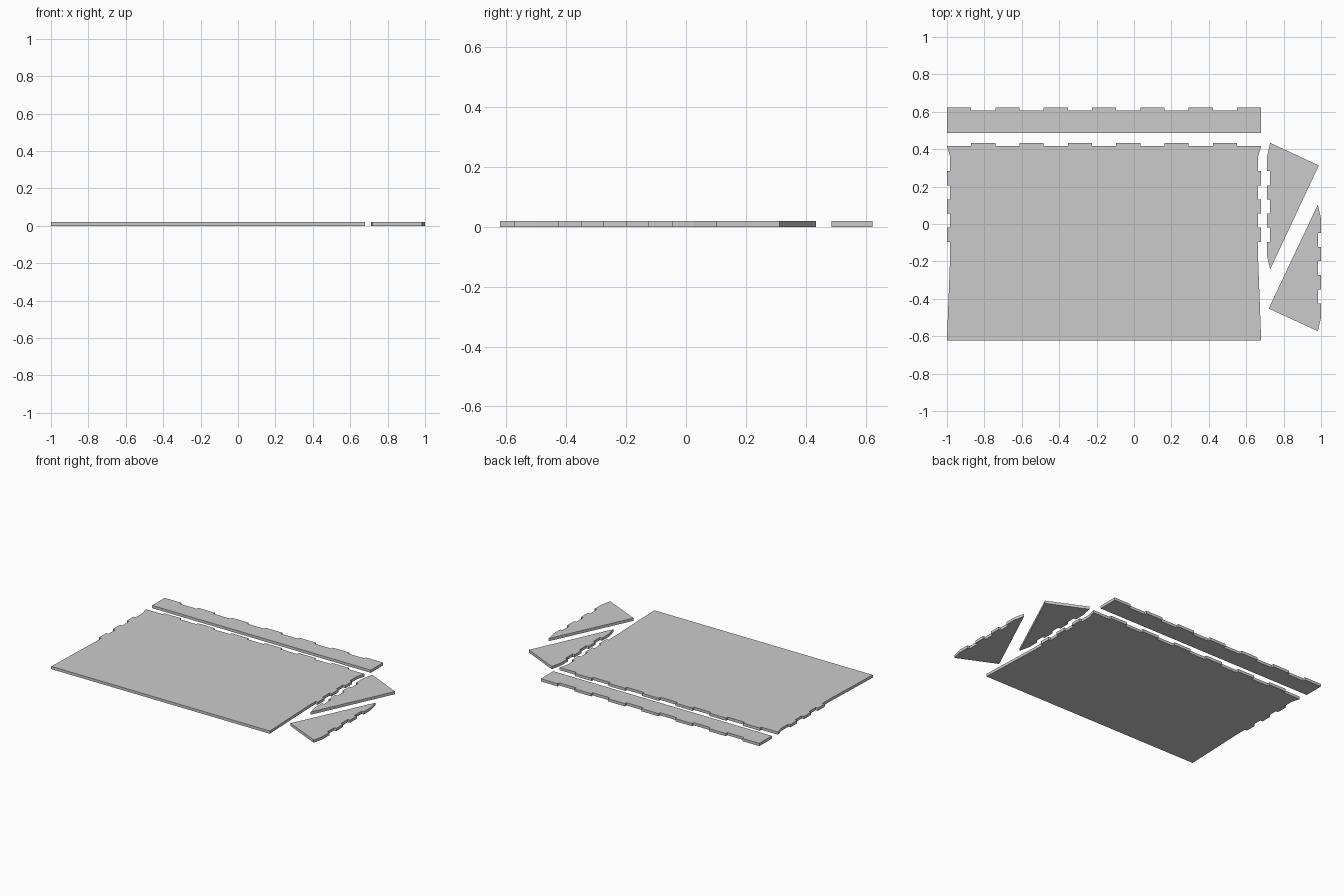
import bpy
import bmesh

if "Cube" in bpy.data.objects:
    bpy.data.objects.remove(bpy.data.objects["Cube"])

T = 0.019        # sheet thickness
D = 0.017        # finger depth
PX = 1.68 / 13   # finger pitch on long edges
PY = 0.0755      # finger pitch on side edges


def fingers(start, step, count, base, offset, along_x, first):
    """Points of a square-wave edge; odd or even segments are pushed by offset."""
    pts = []
    for i in range(count):
        level = base + (offset if i % 2 == first else 0)
        for s in (start + step * i, start + step * (i + 1)):
            pts.append((s, level) if along_x else (level, s))
    return pts


def plate(name, outline):
    """Extrude a flat outline to the sheet thickness."""
    clean = [p for i, p in enumerate(outline)
             if abs(p[0] - outline[i - 1][0]) + abs(p[1] - outline[i - 1][1]) > 1e-5]
    bm = bmesh.new()
    face = bm.faces.new([bm.verts.new((x, y, 0)) for x, y in clean])
    ext = bmesh.ops.extrude_face_region(bm, geom=[face])
    top = [v for v in ext["geom"] if isinstance(v, bmesh.types.BMVert)]
    bmesh.ops.translate(bm, verts=top, vec=(0, 0, T))
    bmesh.ops.recalc_face_normals(bm, faces=bm.faces)
    mesh = bpy.data.meshes.new(name)
    bm.to_mesh(mesh)
    bm.free()
    obj = bpy.data.objects.new(name, mesh)
    bpy.context.collection.objects.link(obj)
    return obj


L, R = -1.0, 0.68
SIDE_TOP = 0.358

# Main panel: tabs along the back edge, notches on both sides
plate("main_panel",
      [(L, -0.622), (R, -0.622)]
      + fingers(SIDE_TOP - 7 * PY, PY, 7, R, -D, False, 0)
      + [(R, 0.417)]
      + fingers(R, -PX, 13, 0.417, D, True, 1)
      + fingers(SIDE_TOP, -PY, 7, L, D, False, 0))

# Lip strip with interlocking tabs along the back edge
plate("lip_strip",
      [(L, 0.486), (R, 0.486)] + fingers(R, -PX, 13, 0.606, D, True, 0))

# Triangular side supports
plate("support_upper",
      [(0.728, -0.243), (0.988, 0.313), (0.728, 0.434)]
      + fingers(SIDE_TOP, -PY, 7, 0.728, -D, False, 0))
plate("support_lower",
      [(0.983, 0.104), (0.72, -0.452), (0.983, -0.573)]
      + fingers(0.028 - 7 * PY, PY, 7, 0.983, D, False, 0))
